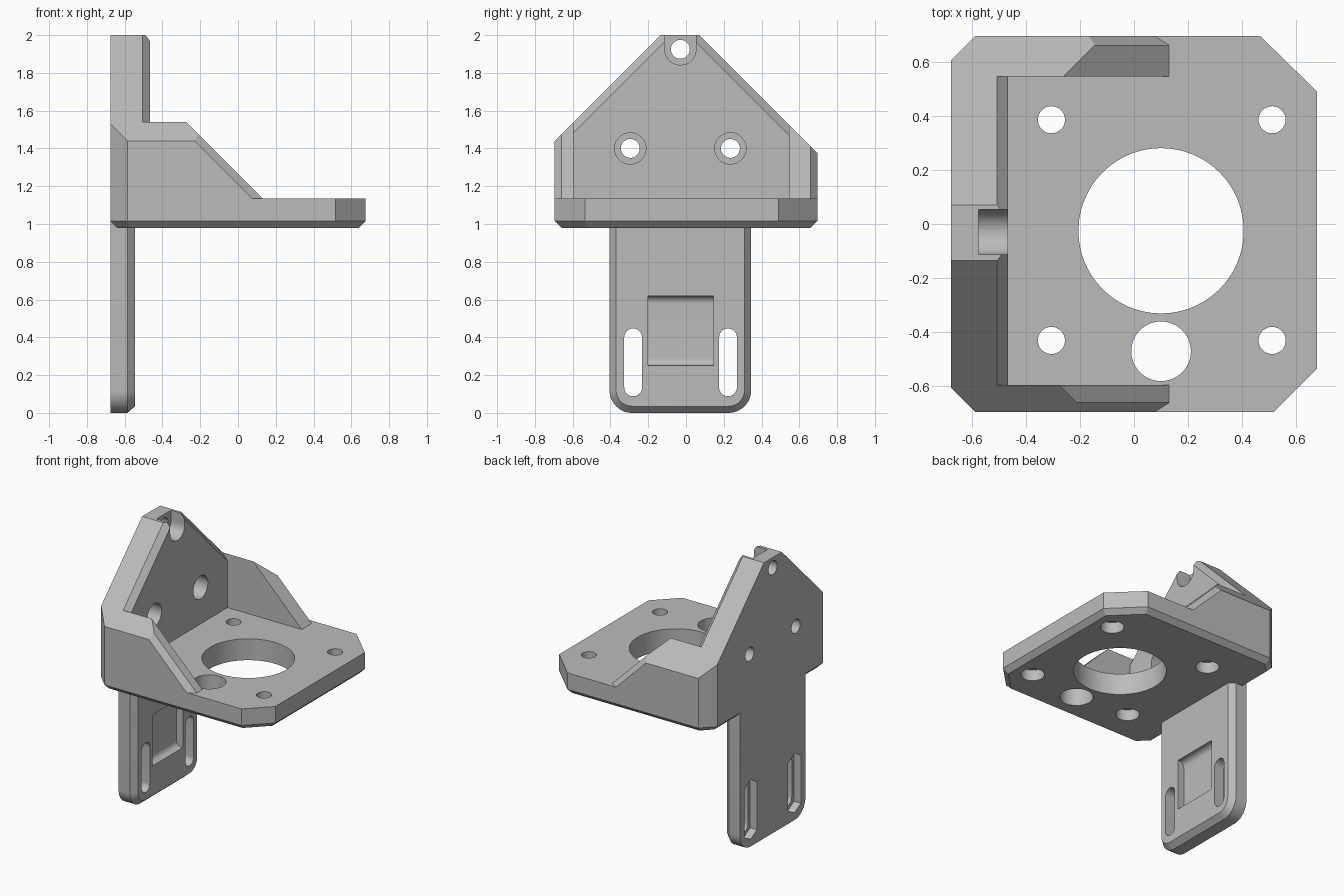
import bpy, bmesh
from math import sin, cos, pi

cube = bpy.data.objects.get("Cube")
if cube:
    bpy.data.objects.remove(cube, do_unlink=True)

grey = bpy.data.materials.new("plain grey")
grey.use_nodes = True
grey.diffuse_color = (0.5, 0.5, 0.5, 1)
grey.node_tree.nodes["Principled BSDF"].inputs["Base Color"].default_value = (0.5, 0.5, 0.5, 1)


def finish(name, bm):
    bmesh.ops.recalc_face_normals(bm, faces=bm.faces)
    mesh = bpy.data.meshes.new(name)
    bm.to_mesh(mesh)
    bm.free()
    mesh.materials.append(grey)
    ob = bpy.data.objects.new(name, mesh)
    bpy.context.collection.objects.link(ob)
    return ob


def prism(name, pts, axis, lo, hi, chamfer=None):
    """Extrude a 2D outline along an axis; chamfer = (width, depth) adds a bevelled cap at lo."""
    place = {"x": lambda a, b, h: (h, a, b),
             "y": lambda a, b, h: (a, h, b),
             "z": lambda a, b, h: (a, b, h)}[axis]
    bm = bmesh.new()
    low = [bm.verts.new(place(a, b, lo)) for a, b in pts]
    top = [bm.verts.new(place(a, b, hi)) for a, b in pts]
    cap = bm.faces.new(low)
    bm.faces.new(top)
    for i in range(len(pts)):
        j = (i + 1) % len(pts)
        bm.faces.new((low[i], low[j], top[j], top[i]))
    bmesh.ops.recalc_face_normals(bm, faces=bm.faces)
    if chamfer:
        bmesh.ops.inset_region(bm, faces=[cap], thickness=chamfer[0], depth=chamfer[1],
                               use_even_offset=True)
    return finish(name, bm)


def hull(name, points):
    bm = bmesh.new()
    for p in points:
        bm.verts.new(p)
    bmesh.ops.convex_hull(bm, input=bm.verts)
    return finish(name, bm)


def arc(cx, cy, r, start, end, n):
    return [(cx + r * cos(start + (end - start) * i / n),
             cy + r * sin(start + (end - start) * i / n)) for i in range(n + 1)]


def circle(cx, cy, r, n=64):
    return arc(cx, cy, r, 0, 2 * pi, n)[:-1]


def slot(cy, z0, z1, r, n=16):
    return arc(cy, z1, r, 0, pi, n) + arc(cy, z0, r, pi, 2 * pi, n)


def box(a0, a1, b0, b1):
    return [(a0, b0), (a1, b0), (a1, b1), (a0, b1)]


def combine(ob, other, operation="DIFFERENCE"):
    mod = ob.modifiers.new("combine", "BOOLEAN")
    mod.operation, mod.solver, mod.object = operation, "EXACT", other
    bpy.context.view_layer.objects.active = ob
    bpy.ops.object.modifier_apply(modifier=mod.name)
    bpy.data.objects.remove(other, do_unlink=True)


BACK, WALL, FLOOR = -0.675, -0.465, 1.135
IN0, IN1 = -0.595, 0.545

# Clipped-corner block with a chamfered underside
outline = [(BACK, 0.605), (-0.585, 0.695), (0.465, 0.695), (0.675, 0.49),
           (0.675, -0.535), (0.515, -0.695), (-0.585, -0.695), (BACK, -0.605)]
body = prism("motor_bracket", outline, "z", 1.015, 2.1, (0.035, 0.035))

# Gabled roof shape
gable = [(-0.8, 0.9), (0.8, 0.9), (0.8, 1.27), (0.07, 2), (-0.135, 2), (-0.8, 1.335)]
combine(body, prism("roof", gable, "x", -1, 1), "INTERSECT")

# Sloped gussets and the open space between them
slope = [(WALL, 1.73), (0.13, FLOOR), (1, FLOOR), (1, 2.3), (WALL, 2.3)]
combine(body, prism("slope_cut", slope, "y", -1, 1))
combine(body, prism("inner_cut", box(WALL, 1, FLOOR, 2.3), "y", IN0, IN1))

# Chamfer on the outer edge of each sloped gusset
for side in (-1, 1):
    combine(body, hull("gusset_chamfer", [
        (s - z, side * y, z) for z in (FLOOR, 1.6)
        for s, y in ((1.265, 0.66), (1.155, 0.73), (1.35, 0.73), (1.35, 0.66))]))

# Chamfer on the inner edge of the gable
for end, ridge, tilt in ((IN0, 2.135, 1), (IN1, 2.07, -1)):
    combine(body, hull("gable_chamfer", [
        (x, y, ridge + tilt * y + dz) for y in (end, -0.03)
        for x, dz in ((-0.505, 0), (-0.425, -0.11), (-0.505, 0.15), (-0.425, 0.15))]))

# Lower mounting tab: rounded bottom corners, chamfered front rim
tab_outline = (arc(-0.285, 0.12, 0.12, pi, 1.5 * pi, 12)
               + arc(0.225, 0.12, 0.12, 1.5 * pi, 2 * pi, 12)
               + [(0.345, 1.1), (-0.405, 1.1)])
tab = prism("tab", tab_outline, "x", -0.585, BACK, (0.035, 0.04))
combine(body, tab, "UNION")

# Long slots with pointed nut channels behind
for y in (-0.28, 0.2225):
    combine(body, prism("slot_cut", slot(y, 0.135, 0.4, 0.047), "x", -0.8, -0.4))
    w, tip = 0.072, 0.083
    channel = [(y - w, 0.135 - tip / 2), (y, 0.135 - tip), (y + w, 0.135 - tip / 2),
               (y + w, 0.4 + tip / 2), (y, 0.4 + tip), (y - w, 0.4 + tip / 2)]
    combine(body, prism("nut_channel", channel, "x", -0.8, -0.62))

# Filleted rectangular recess in the tab
recess = ([(-0.5, 0.62)] + arc(-0.555, 0.58, 0.04, pi / 2, pi, 10)
          + arc(-0.555, 0.29, 0.04, pi, 1.5 * pi, 10) + [(-0.5, 0.25)])
combine(body, prism("recess_cut", recess, "y", -0.2, 0.145))

# Counterbored wall holes; the top one is open upwards
for y, z in ((-0.295, 1.4), (0.235, 1.4), (-0.03, 1.925)):
    combine(body, prism("bolt_hole", circle(y, z, 0.05, 48), "x", -0.8, 0))
    top = 2.2 if z > 1.9 else z + 0.0001
    combine(body, prism("bolt_head", slot(y, z, top, 0.083, 24), "x", -0.575, -0.4))

# Plate openings
combine(body, prism("centre_hole", circle(0.1, -0.025, 0.305, 96), "z", 0.5, 1.3))
combine(body, prism("side_hole", circle(0.1, -0.47, 0.11), "z", 0.5, 1.3))
for x in (-0.305, 0.51):
    for y in (-0.43, 0.385):
        combine(body, prism("screw_hole", circle(x, y, 0.05, 48), "z", 0.9, 1.3))
        combine(body, prism("screw_head", circle(x, y, 0.078, 48), "z", 0.9, 1.06))

bpy.ops.object.select_all(action="DESELECT")
body.select_set(True)
bpy.context.view_layer.objects.active = body
bpy.ops.object.shade_smooth_by_angle(angle=0.4)
